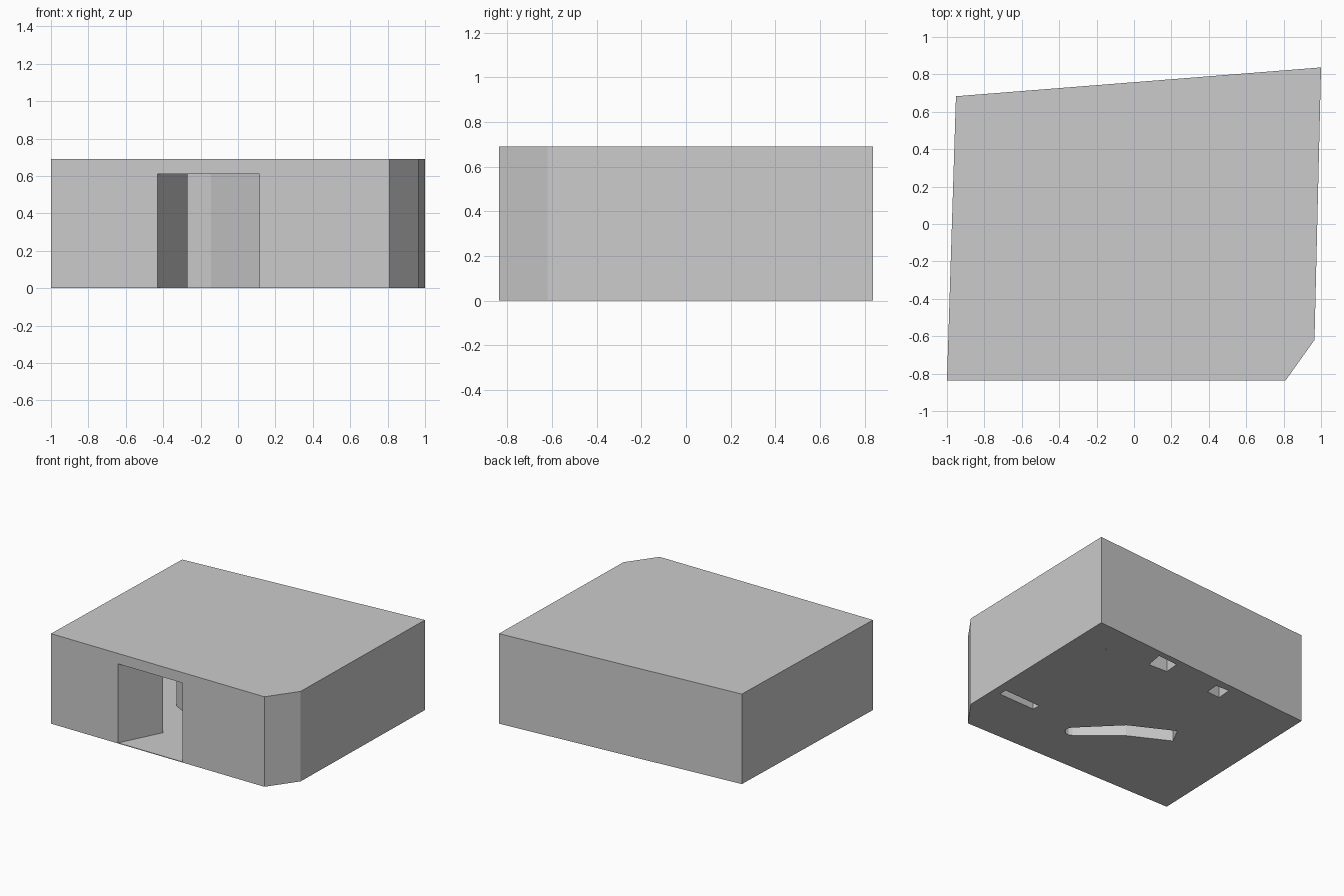
import bpy, bmesh, math
from mathutils import Vector

if "Cube" in bpy.data.objects:
    bpy.data.objects.remove(bpy.data.objects["Cube"])

H, DOOR_H, T = 0.69, 0.61, 0.005
OUTLINE = [(-1, -0.837), (0.81, -0.837), (0.965, -0.62), (1, 0.837), (-0.952, 0.683)]
DOOR_X = (-0.43, 0.115)


def finish(name, bm, thickness=T):
    bmesh.ops.remove_doubles(bm, verts=bm.verts, dist=1e-5)
    mesh = bpy.data.meshes.new(name)
    bm.to_mesh(mesh)
    bm.free()
    obj = bpy.data.objects.new(name, mesh)
    bpy.context.collection.objects.link(obj)
    mod = obj.modifiers.new("thickness", "SOLIDIFY")
    mod.thickness = thickness
    mod.offset = -1
    return obj


def face(bm, pts):
    return bm.faces.new([bm.verts.new(p) for p in pts])


def wall(bm, a, b, z0, z1):
    face(bm, [(*a, z0), (*b, z0), (*b, z1), (*a, z1)])


def ring(pts):
    return list(zip(pts, pts[1:] + pts[:1]))


# footprints of the inner pillars, counter-clockwise
round_end = [(0.178 + 0.056 * math.cos(math.radians(t)), -0.455 + 0.056 * math.sin(math.radians(t)))
             for t in range(-130, 51, 30)]
PILLARS = {
    "bent_partition": [(-0.445, -0.108), (-0.145, -0.262)] + round_end + [(-0.054, -0.144), (-0.38, 0.022)],
    "right_pillar": [(0.588, -0.394), (0.905, -0.382), (0.902, -0.315), (0.585, -0.33)],
    "back_right_pillar": [(0.21, 0.607), (0.37, 0.601), (0.395, 0.742), (0.22, 0.728)],
    "back_left_pillar": [(-0.303, 0.562), (-0.185, 0.573), (-0.179, 0.678), (-0.293, 0.683)],
    "thin_post": [(0.729, 0.562), (0.741, 0.562), (0.741, 0.574), (0.729, 0.574)],
}

# outer shell: front wall with doorway, remaining walls and roof
bm = bmesh.new()
(xl, y), (xr, _) = OUTLINE[0], OUTLINE[1]
d0, d1 = DOOR_X
front = [(xl, 0), (d0, 0), (d0, DOOR_H), (d1, DOOR_H), (d1, 0), (xr, 0), (xr, H), (xl, H)]
face(bm, [(x, y, z) for x, z in front])
for a, b in ring(OUTLINE)[1:]:
    wall(bm, a, b, 0, H)
face(bm, [(*p, H) for p in OUTLINE])
finish("outer_shell", bm)

# floor, open under every pillar
bm = bmesh.new()
for loop in [OUTLINE] + list(PILLARS.values()):
    verts = [bm.verts.new((*p, 0)) for p in loop]
    for a, b in ring(verts):
        bm.edges.new((a, b))
bmesh.ops.triangle_fill(bm, edges=bm.edges[:], use_beauty=True, normal=Vector((0, 0, -1)))
for f in bm.faces:
    f.normal_update()
    if f.normal.z > 0:
        f.normal_flip()
finish("floor", bm)

# hollow pillars from floor to roof
for name, pts in PILLARS.items():
    bm = bmesh.new()
    for a, b in ring(pts):
        wall(bm, a, b, 0, H - T)
    finish(name, bm, 0.002)

# slanted wall just inside the doorway
bm = bmesh.new()
wall(bm, (d0, y + 0.001), (-0.27, -0.52), T, H - T)
finish("entry_wall", bm)
